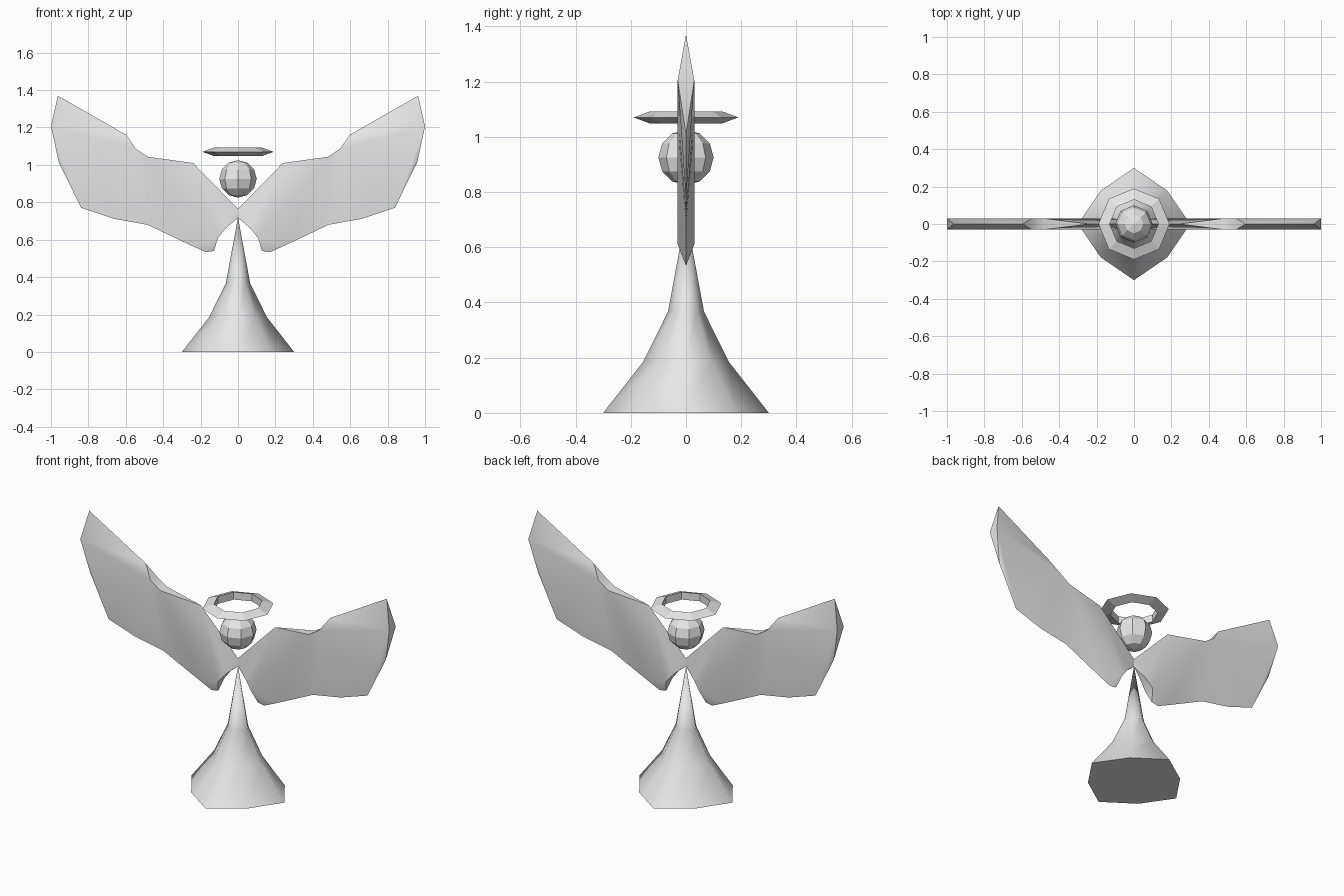
import bpy
import bmesh
from math import cos, sin, pi, radians

cube = bpy.data.objects.get("Cube")
if cube:
    bpy.data.objects.remove(cube, do_unlink=True)

grey = bpy.data.materials.new("plain_grey")
grey.use_nodes = True
grey.diffuse_color = (0.8, 0.8, 0.8, 1)
grey.node_tree.nodes["Principled BSDF"].inputs["Base Color"].default_value = (0.8, 0.8, 0.8, 1)


def finish(bm, name, angle):
    """Turn a bmesh into a grey object, smooth below the given angle."""
    bmesh.ops.recalc_face_normals(bm, faces=bm.faces)
    mesh = bpy.data.meshes.new(name)
    bm.to_mesh(mesh)
    bm.free()
    mesh.materials.append(grey)
    obj = bpy.data.objects.new(name, mesh)
    bpy.context.collection.objects.link(obj)
    if angle:
        bpy.ops.object.select_all(action='DESELECT')
        obj.select_set(True)
        bpy.context.view_layer.objects.active = obj
        bpy.ops.object.shade_smooth_by_angle(angle=radians(angle))
    return obj


def octagon(bm, radius, z, diagonal=1.0):
    """Ring of eight vertices, with the diagonal corners scaled."""
    ring = []
    for i in range(8):
        r = radius * (diagonal if i % 2 else 1)
        ring.append(bm.verts.new((r * cos(i * pi / 4), r * sin(i * pi / 4), z)))
    return ring


def bridge(bm, low, high):
    for i in range(8):
        j = (i + 1) % 8
        bm.faces.new((low[i], low[j], high[j], high[i]))


# Gown: flared cone ending in a point
bm = bmesh.new()
rings = [octagon(bm, r, z, 0.84) for r, z in ((0.3, 0), (0.155, 0.185), (0.065, 0.367))]
bm.faces.new(rings[0])
for low, high in zip(rings, rings[1:]):
    bridge(bm, low, high)
tip = bm.verts.new((0, 0, 0.72))
for i in range(8):
    bm.faces.new((rings[-1][i], rings[-1][(i + 1) % 8], tip))
finish(bm, "gown", 75)

# Head: faceted ball
bm = bmesh.new()
bmesh.ops.create_uvsphere(bm, u_segments=8, v_segments=6, radius=0.1)
bmesh.ops.translate(bm, verts=bm.verts, vec=(0, 0, 0.925))
finish(bm, "head", 0)

# Halo: eight-sided ring with a triangular section
bm = bmesh.new()
rings = [octagon(bm, r, z) for r, z in ((0.19, 1.07), (0.13, 1.092), (0.13, 1.048))]
for i in range(3):
    bridge(bm, rings[i], rings[(i + 1) % 3])
finish(bm, "halo", 0)

# Wing outline (x, z, half thickness), clockwise from the top of the root
OUTLINE = [
    (0, 0.765, 0), (0.24, 1.01, 0), (0.48, 1.043, 0.03), (0.545, 1.085, 0.03),
    (0.597, 1.16, 0), (0.963, 1.37, 0), (1.0, 1.205, 0.03), (0.957, 1.01, 0),
    (0.838, 0.77, 0), (0.663, 0.712, 0), (0.485, 0.68, 0), (0.246, 0.567, 0),
    (0.17, 0.533, 0), (0.128, 0.54, 0), (0.107, 0.61, 0.03), (0.064, 0.663, 0.02),
    (0, 0.717, 0)]
# Triangles that span the outline on each broad side
SPANS = ["0 1 15", "0 15 16", "1 14 15", "1 2 14", "2 11 14", "11 12 14", "12 13 14",
         "2 10 11", "2 3 10", "3 9 10", "3 8 9", "3 6 8", "6 7 8", "3 4 6", "4 5 6"]


def wing(name, side):
    bm = bmesh.new()
    front, back = [], []
    for x, z, t in OUTLINE:
        v = bm.verts.new((side * x, -t, z))
        front.append(v)
        back.append(bm.verts.new((side * x, t, z)) if t else v)
    for span in SPANS:
        a, b, c = map(int, span.split())
        bm.faces.new((front[a], front[b], front[c]))
        bm.faces.new((back[c], back[b], back[a]))
    # Rim faces where the edge has thickness
    for i in range(len(OUTLINE)):
        j = (i + 1) % len(OUTLINE)
        corners = list(dict.fromkeys((front[i], back[i], back[j], front[j])))
        if len(corners) > 2:
            bm.faces.new(corners)
    finish(bm, name, 40)


wing("left_wing", 1)
wing("right_wing", -1)
